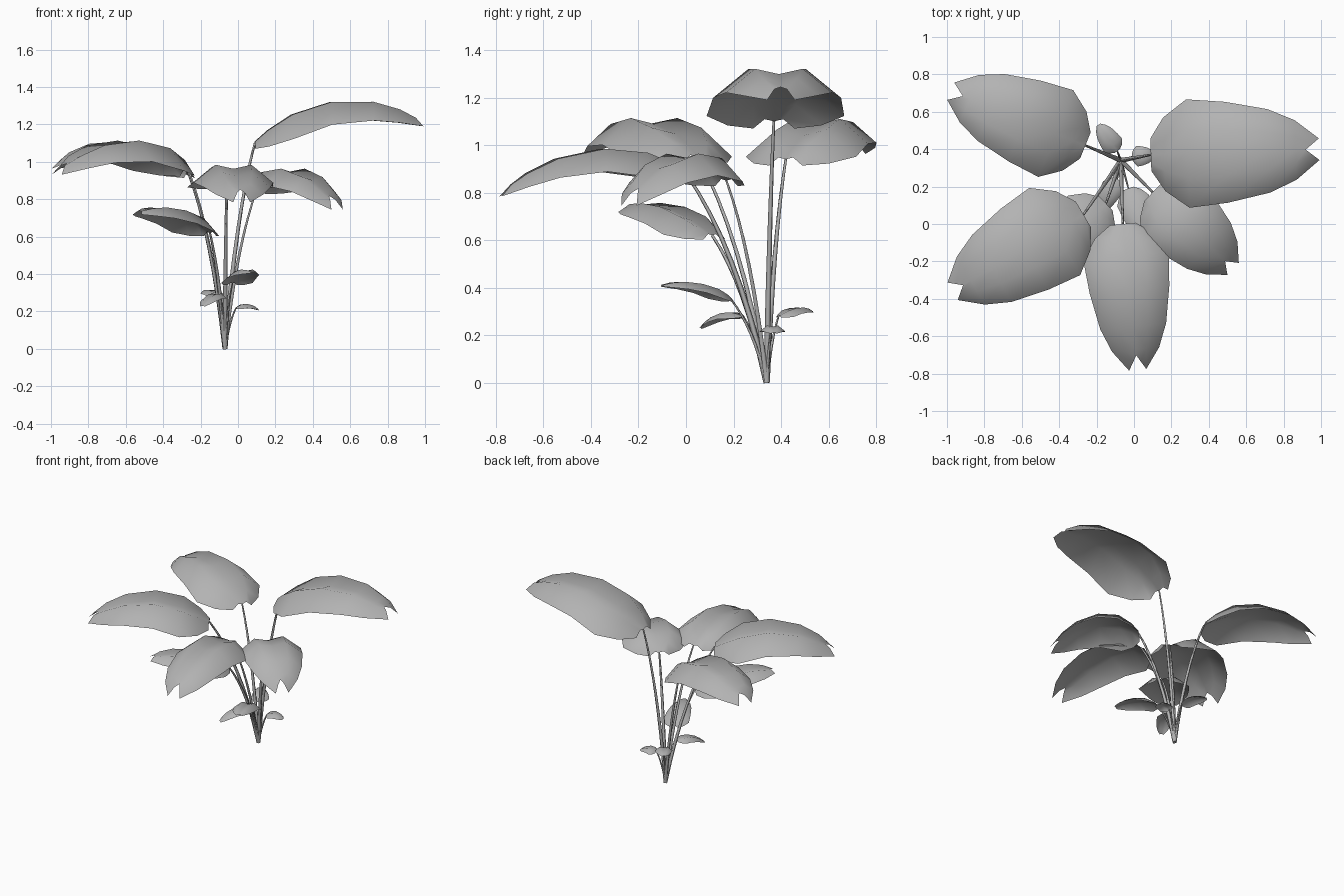
import bpy
from mathutils import Vector

if "Cube" in bpy.data.objects:
    bpy.data.objects.remove(bpy.data.objects["Cube"])

grey = bpy.data.materials.new("plant_grey")
grey.use_nodes = True
grey.diffuse_color = (0.45, 0.45, 0.45, 1)
grey.node_tree.nodes["Principled BSDF"].inputs["Base Color"].default_value = (0.45, 0.45, 0.45, 1)

ROOT = Vector((-0.07, 0.34, 0))
# Blade outline: position along the midrib and relative half width
OUTLINE = [(0, .3), (.08, .68), (.22, 1), (.45, .93), (.7, .77), (.86, .55)]
# Cross-section: fraction of the half width, and height relative to it
SECTION = [(-1, -.35), (-.45, .1), (0, 0), (.45, .1), (1, -.35)]


def make_object(name, verts, faces):
    mesh = bpy.data.meshes.new(name)
    mesh.from_pydata(verts, [], faces)
    mesh.materials.append(grey)
    mesh.shade_smooth()
    mesh.update()
    obj = bpy.data.objects.new(name, mesh)
    bpy.context.collection.objects.link(obj)
    return obj


def grid_faces(rows, cols):
    return [(r * cols + c, (r + 1) * cols + c, (r + 1) * cols + c + 1, r * cols + c + 1)
            for r in range(rows - 1) for c in range(cols - 1)]


def leaf(name, start, tip, half_width, heights, notch):
    """Arched blade with a sunken midrib, drooping edges and a split tip."""
    a, b = Vector((*start, 0)), Vector((*tip, 0))
    side = (b - a).normalized().cross(Vector((0, 0, 1))) * -1
    z0, z1, z2 = heights

    def point(t, u, lift):
        p = a.lerp(b, t) + side * u * half_width
        p.z = (2 * (t - .5) * (t - 1) * z0 + 4 * t * (1 - t) * z1
               + 2 * t * (t - .5) * z2 + lift * half_width)
        return p

    verts = [point(t, s * w, h * w) for t, w in OUTLINE for s, h in SECTION]
    verts += [point(1 - notch * (1 - abs(s)), s * .2, h * .2) for s, h in SECTION]
    # Wind the faces so the upper side points up
    faces = [f[::1] for f in grid_faces(len(OUTLINE) + 1, len(SECTION))]
    make_object(name, verts, faces)


def stalk(name, end, base_radius, tip_radius):
    """Tapered stem that leaves the root steeply and bends out to the leaf."""
    bend = Vector((ROOT.x + (end.x - ROOT.x) * .38, ROOT.y + (end.y - ROOT.y) * .38, end.z * .66))
    curve = bpy.data.curves.new(name, "CURVE")
    curve.dimensions = "3D"
    curve.bevel_depth = 1
    curve.bevel_resolution = 0
    curve.use_fill_caps = True
    curve.materials.append(grey)
    line = curve.splines.new("POLY")
    steps = 8
    line.points.add(steps)
    for i, p in enumerate(line.points):
        t = i / steps
        pos = ROOT * (1 - t) ** 2 + bend * 2 * t * (1 - t) + end * t ** 2
        p.co = (*pos, 1)
        p.radius = base_radius + (tip_radius - base_radius) * t
    bpy.context.collection.objects.link(bpy.data.objects.new(name, curve))


# Name, blade start, tip, half width, midrib heights, depth of the tip split
LEAVES = [
    ("left_top", (.09, .37), (.99, .40), .29, (1.10, 1.30, 1.21), .08),
    ("back_right", (-.26, .42), (-.98, .71), .25, (.94, 1.09, .98), .09),
    ("front_right", (-.27, .05), (-.97, -.36), .27, (.95, 1.09, .95), .08),
    ("front", (-.06, 0), (.02, -.78), .23, (.88, .96, .80), .1),
    ("front_left", (.10, .17), (.53, -.24), .22, (.85, .94, .76), .1),
    ("middle_right", (-.15, .11), (-.54, -.26), .17, (.62, .73, .73), .07),
    ("small_front", (-.03, .19), (.08, -.10), .09, (.35, .41, .41), 0),
    ("small_back", (-.09, .39), (-.19, .53), .06, (.28, .31, .30), 0),
    ("small_left", (-.01, .36), (.11, .37), .055, (.22, .235, .21), 0),
    ("small_right", (-.09, .24), (-.19, .06), .06, (.28, .285, .23), 0),
]

for name, start, tip, half_width, heights, notch in LEAVES:
    leaf(name + "_leaf", start, tip, half_width, heights, notch)
    big = half_width > .1
    stalk(name + "_stalk", Vector((*start, heights[0])),
          .014 if big else .008, .006 if big else .004)
